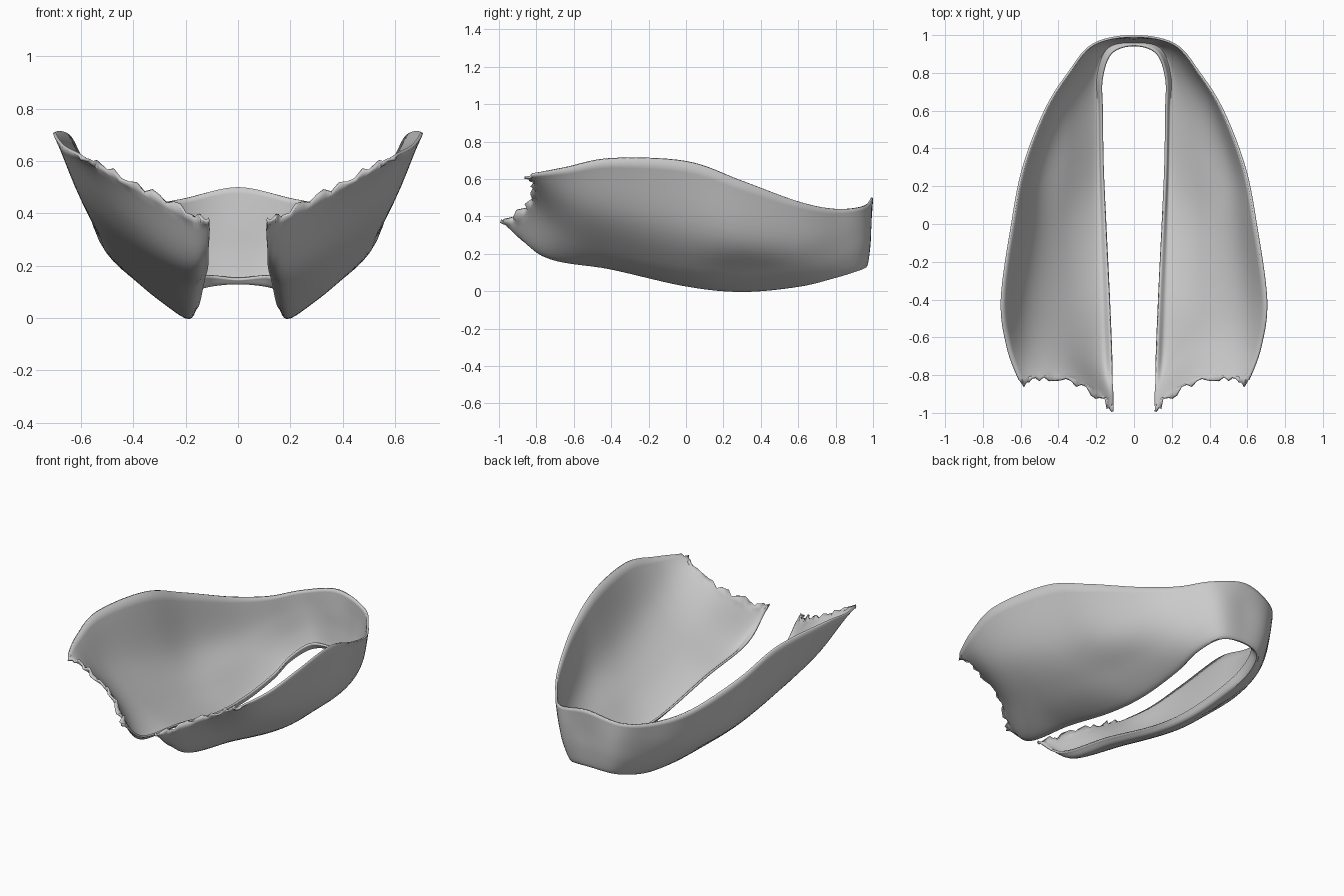
import bpy, bmesh, random
from mathutils import Vector

if "Cube" in bpy.data.objects:
    bpy.data.objects.remove(bpy.data.objects["Cube"])

random.seed(4)

# Cross-sections of the right half, from the back centre round to the front end.
# Each runs: inner edge, lowest fold, lower wall, upper wall, top rim.
SECTIONS = [
    [(0, .945, .15), (0, .965, .14), (0, .98, .25), (0, .985, .36), (0, .995, .5)],
    [(.12, .905, .16), (.14, .935, .12), (.17, .955, .22), (.19, .96, .34), (.215, .95, .455)],
    [(.17, .77, .12), (.20, .79, .075), (.27, .80, .16), (.32, .80, .29), (.345, .80, .44)],
    [(.17, .6, .07), (.20, .6, .03), (.32, .6, .12), (.42, .6, .26), (.47, .6, .48)],
    [(.165, .3, .04), (.20, .3, .005), (.35, .3, .12), (.51, .3, .28), (.585, .3, .59)],
    [(.15, 0, .06), (.20, 0, .035), (.37, 0, .14), (.54, 0, .34), (.645, 0, .695)],
    [(.13, -.4, .15), (.19, -.4, .125), (.36, -.4, .22), (.57, -.4, .42), (.70, -.4, .71)],
    [(.115, -.78, .22), (.18, -.75, .195), (.36, -.65, .31), (.55, -.62, .47), (.67, -.65, .66)],
    [(.11, -.99, .38), (.18, -.92, .40), (.33, -.84, .48), (.50, -.83, .57), (.60, -.85, .62)],
]
ALONG, ACROSS = 8, 6


def spline(points, steps, mirrored_start=False):
    """Smooth curve through the points; the start can be mirrored on x = 0."""
    p = [Vector(q) for q in points]
    first = Vector((-p[1].x, p[1].y, p[1].z)) if mirrored_start else 2 * p[0] - p[1]
    p = [first] + p + [2 * p[-1] - p[-2]]
    out = []
    for a, b, c, d in zip(p, p[1:], p[2:], p[3:]):
        for i in range(steps):
            t = i / steps
            out.append(.5 * (2 * b + (c - a) * t + (2 * a - 5 * b + 4 * c - d) * t ** 2
                             + (3 * b - a - 3 * c + d) * t ** 3))
    return out + [p[-2]]


# Skin the sections into one curved wall
rails = [spline(rail, ALONG, True) for rail in zip(*SECTIONS)]
rows = [spline(section, ACROSS) for section in zip(*rails)]

# Torn front edge
for v in rows[-1][1:]:
    v.y += random.uniform(-.025, .025)
    v.z += random.uniform(-.015, .015)

bm = bmesh.new()
grid = [[bm.verts.new(v) for v in row] for row in rows]
for r0, r1 in zip(grid, grid[1:]):
    for i in range(len(r0) - 1):
        bm.faces.new((r0[i], r1[i], r1[i + 1], r0[i + 1]))
bmesh.ops.recalc_face_normals(bm, faces=bm.faces)
mesh = bpy.data.meshes.new("curved_shell")
bm.to_mesh(mesh)
bm.free()
shell = bpy.data.objects.new("curved_shell", mesh)
bpy.context.collection.objects.link(shell)

# Other half and a thin wall
mirror = shell.modifiers.new("mirror", 'MIRROR')
mirror.use_clip = True
mirror.merge_threshold = .002
solid = shell.modifiers.new("thickness", 'SOLIDIFY')
solid.thickness = .012
solid.offset = 0

bpy.context.view_layer.objects.active = shell
shell.select_set(True)
bpy.ops.object.shade_smooth_by_angle(angle=.7)
